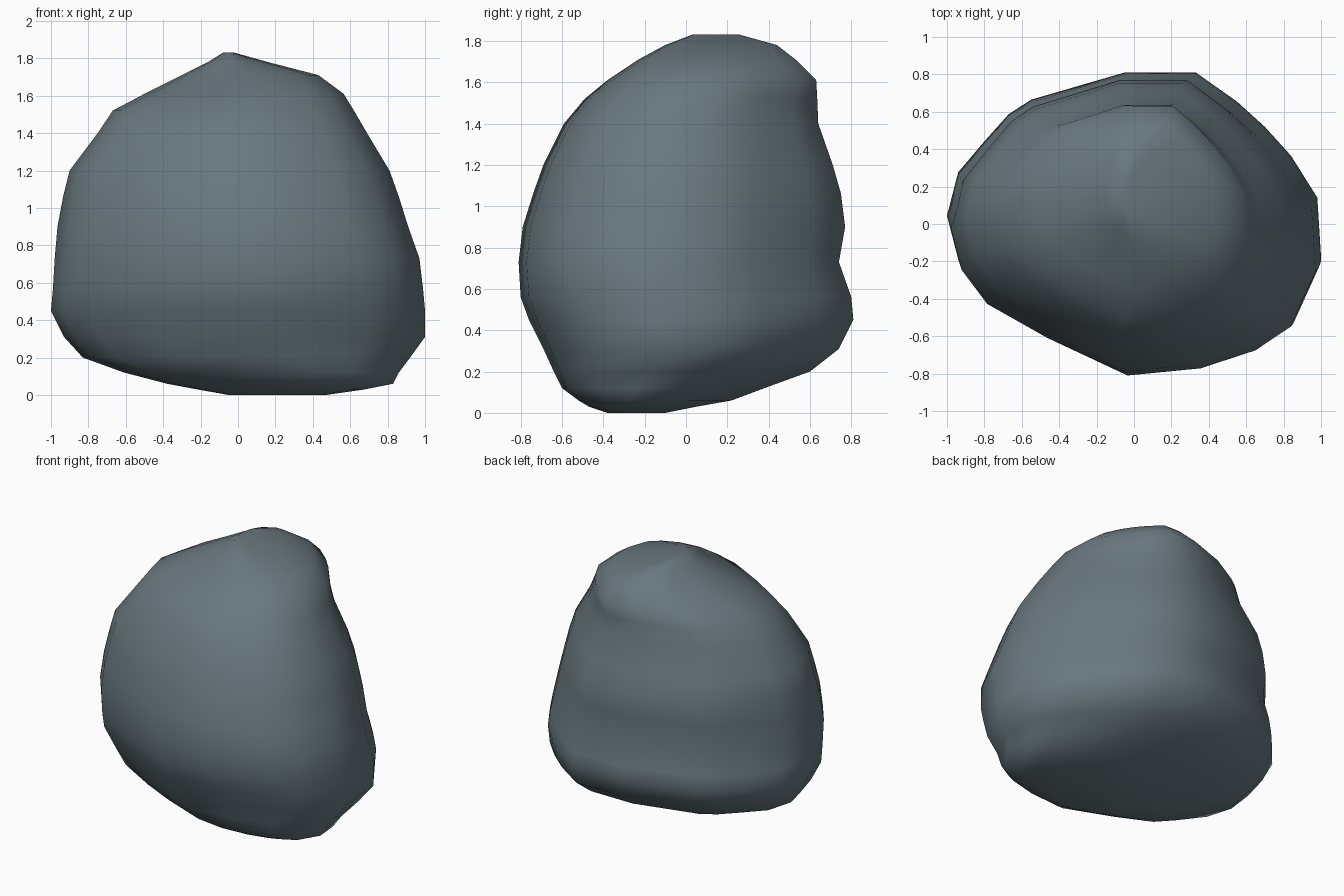
import bpy, bmesh

# Plan outline of the boulder, seen from above (counter-clockwise)
OUTLINE = [(1, -.23), (.98, .12), (.84, .35), (.70, .51), (.55, .65), (.33, .81),
           (-.05, .81), (-.55, .66), (-.67, .58), (-.80, .43), (-.94, .26), (-1, .02),
           (-.94, -.22), (-.80, -.41), (-.47, -.60), (-.03, -.81), (.37, -.77),
           (.67, -.67), (.86, -.54)]
HALF_DEPTH = .81

# Level: height, left, right, front, back limits
LEVELS = [
    (0.00, -.05, .47, -.38, -.10),
    (0.03, -.22, .68, -.47, .05),
    (0.06, -.38, .83, -.52, .22),
    (0.12, -.61, .86, -.60, .38),
    (0.20, -.83, .92, -.64, .60),
    (0.31, -.93, 1.0, -.69, .74),
    (0.45, -1.0, 1.0, -.76, .81),
    (0.56, -.99, .99, -.80, .80),
    (0.73, -.98, .97, -.81, .74),
    (0.90, -.965, .91, -.79, .77),
    (1.06, -.935, .86, -.74, .75),
    (1.20, -.90, .81, -.69, .71),
    (1.40, -.75, .69, -.59, .64),
    (1.52, -.67, .62, -.49, .635),
    (1.61, -.50, .565, -.38, .63),
    (1.71, -.30, .43, -.23, .53),
    (1.78, -.16, .16, -.10, .44),
    (1.83, -.08, -.02, .03, .26),
]

# Boulder: the outline fitted to each level and skinned
bm = bmesh.new()
rings = []
for z, x0, x1, y0, y1 in LEVELS:
    cx, hx, cy, hy = (x0 + x1) / 2, (x1 - x0) / 2, (y0 + y1) / 2, (y1 - y0) / 2
    rings.append([bm.verts.new((cx + hx * u, cy + hy * v / HALF_DEPTH, z))
                  for u, v in OUTLINE])
n = len(OUTLINE)
for a, b in zip(rings, rings[1:]):
    for i in range(n):
        j = (i + 1) % n
        bm.faces.new((a[i], a[j], b[j], b[i]))
bm.faces.new(rings[-1])
bm.faces.new(rings[0][::-1])
bmesh.ops.recalc_face_normals(bm, faces=bm.faces[:])
for f in bm.faces:
    f.smooth = True

mesh = bpy.data.meshes.new("boulder")
bm.to_mesh(mesh)
bm.free()
boulder = bpy.data.objects.new("boulder", mesh)
bpy.context.collection.objects.link(boulder)

# Slate grey stone
stone = bpy.data.materials.new("slate grey stone")
stone.diffuse_color = (.14, .185, .205, 1)
mesh.materials.append(stone)
